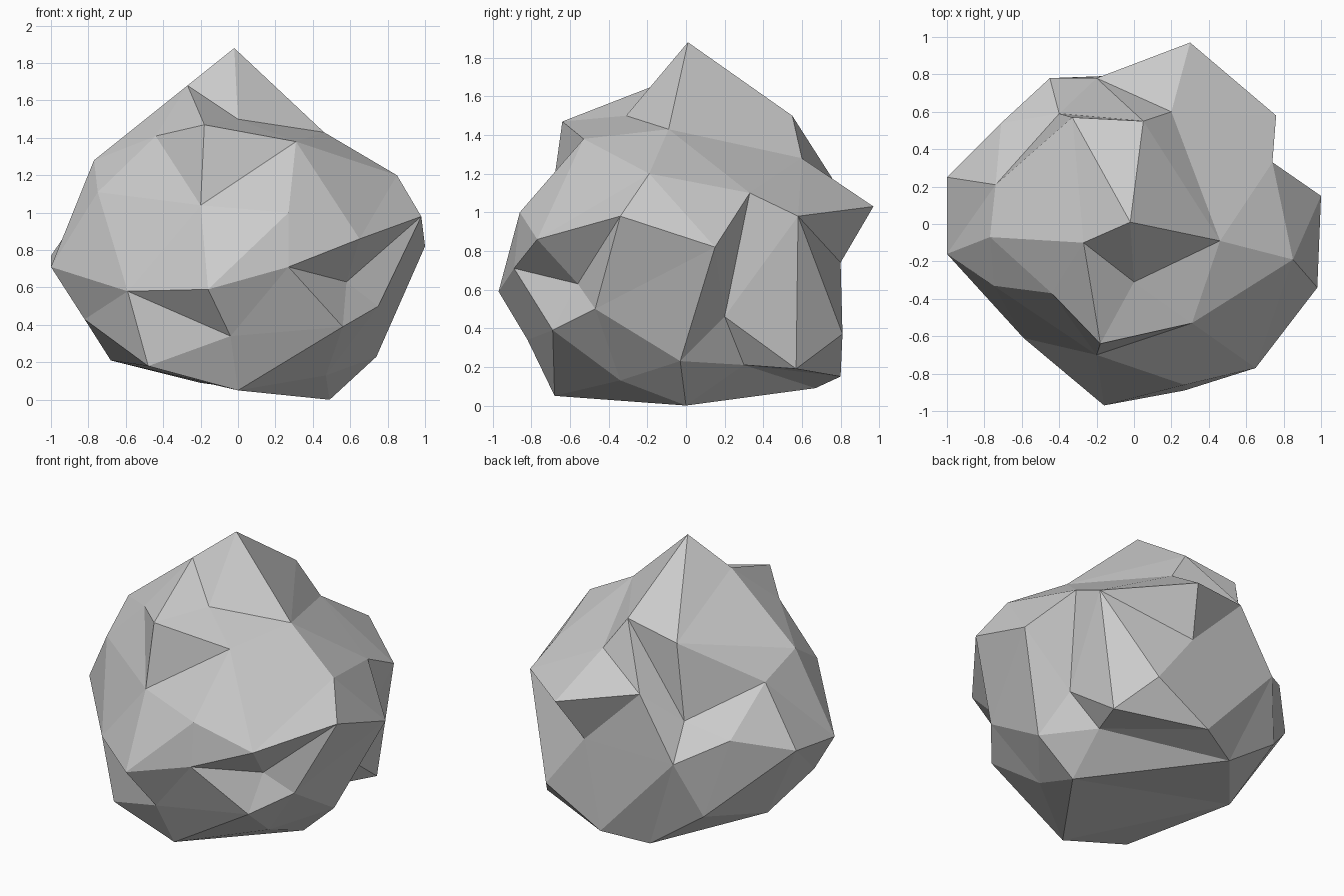
import bpy, bmesh
from mathutils import Vector

CENTRE = Vector((0, 0, 0.9))

# Main peaks and hollows of the rock, from the tip down to the underside
PEAKS = [
    # tip and shoulders
    (-.02, .01, 1.88), (-.27, -.10, 1.68), (0, -.31, 1.50), (-.18, -.64, 1.47),
    (.46, -.09, 1.43), (.31, -.53, 1.38), (-.44, -.37, 1.41), (-.77, -.07, 1.28),
    (-.75, -.33, 1.11), (.05, .55, 1.50), (-.33, .57, 1.44),
    (-.74, .21, 1.15), (.20, .60, 1.28), (.74, .33, 1.10), (-.20, .78, 1.14),
    (.30, .97, 1.03), (.76, .58, .98), (.85, -.19, 1.20),
    # waist
    (.98, -.34, .98), (.27, -.86, 1.0), (-.20, -.70, 1.04),
    (.65, -.77, .86), (1.0, .15, .82), (.27, -.89, .71), (-.16, -.97, .59),
    (-1.0, -.16, .71), (-1.0, .25, .77), (-.71, .54, .87), (-.40, .59, .94),
    (-.45, .78, .73), (.20, .80, .74), (.58, -.56, .63), (-.59, -.61, .58),
    # foot
    (.56, -.69, .39), (-.04, -.82, .34), (-.82, -.20, .43), (.68, .20, .46),
    (.48, .81, .37), (-.58, .64, .36), (.74, -.03, .23), (.64, .57, .19),
    (.08, .80, .15), (-.20, .67, .09), (-.68, .10, .21), (-.48, -.64, .18),
    (0, -.68, .05), (.49, 0, 0), (.47, -.34, .13), (.75, -.47, .50), (.53, .30, .21),
]
# Edges turned the other way so the creases run as on the rock
TURNED = [(3, 19), (24, 44), (6, 2), (10, 14), (22, 16)]

# Wrap a skin over the peak directions on a unit sphere, then push out to each peak
bm = bmesh.new()
verts = [bm.verts.new((Vector(p) - CENTRE).normalized()) for p in PEAKS]
bmesh.ops.convex_hull(bm, input=verts)
bmesh.ops.recalc_face_normals(bm, faces=bm.faces)
for v, p in zip(verts, PEAKS):
    v.co = p
for a, b in TURNED:
    edge = bm.edges.get((verts[a], verts[b]))
    if edge:
        bmesh.utils.edge_rotate(edge, True)
bmesh.ops.recalc_face_normals(bm, faces=bm.faces)

mesh = bpy.data.meshes.new("rock")
bm.to_mesh(mesh)
bm.free()
rock = bpy.data.objects.new("rock", mesh)
bpy.context.collection.objects.link(rock)
